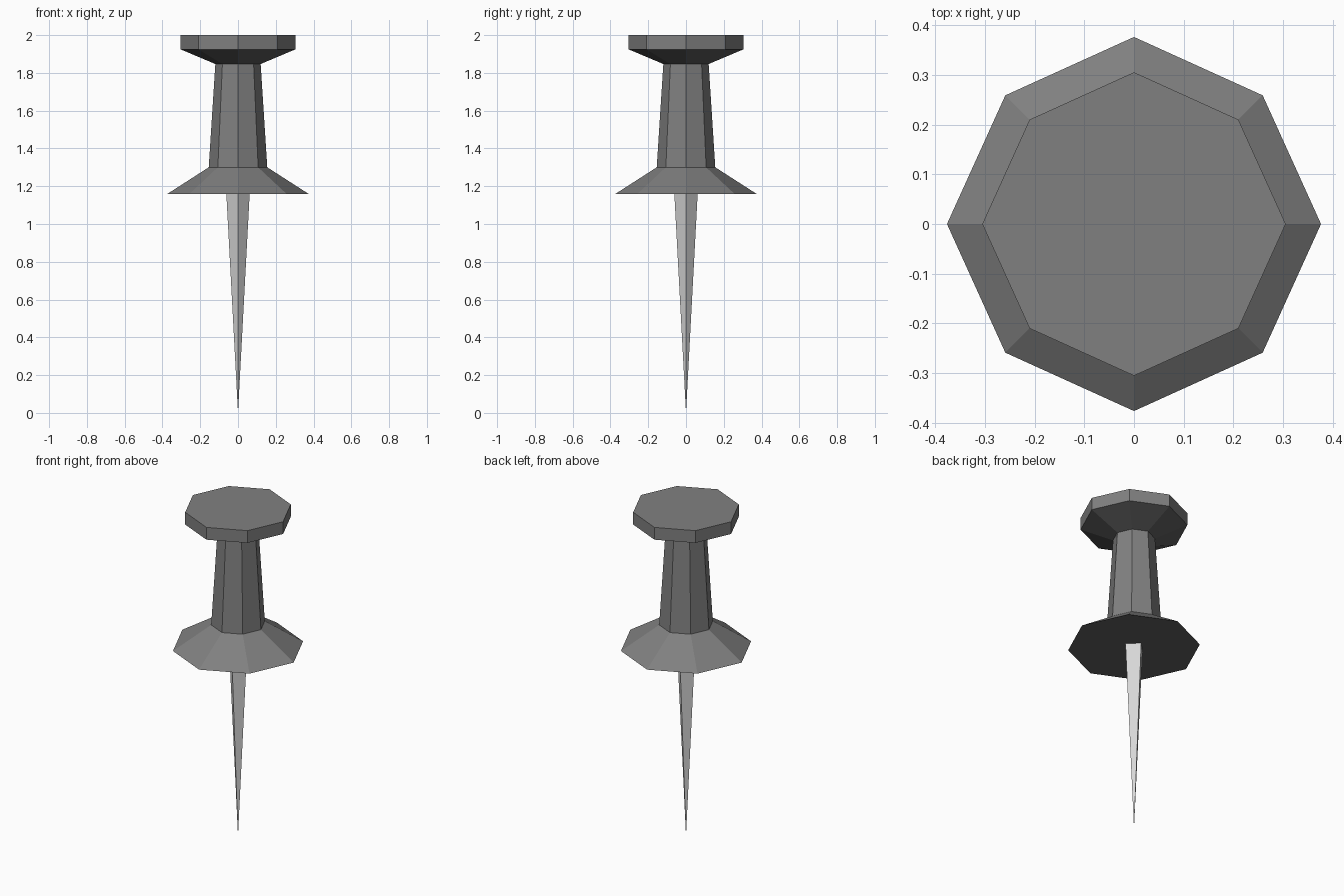
import bpy
import bmesh
from math import cos, sin, tau

if "Cube" in bpy.data.objects:
    bpy.data.objects.remove(bpy.data.objects["Cube"])


def material(name, grey):
    mat = bpy.data.materials.new(name)
    mat.diffuse_color = (grey, grey, grey, 1)
    mat.use_nodes = True
    mat.node_tree.nodes["Principled BSDF"].inputs["Base Color"].default_value = mat.diffuse_color
    return mat


def lathe(name, profile, sides, mats, diagonal=1.0):
    """Capped solid from (radius, z) rings, bottom to top; radius 0 makes a point.
    Odd corners are scaled by diagonal; downward faces use the second material."""
    bm = bmesh.new()
    rings = []
    for r, z in profile:
        ring = []
        for i in range(sides if r > 0 else 1):
            k = r * (diagonal if i % 2 else 1)
            ring.append(bm.verts.new((k * cos(tau * i / sides), k * sin(tau * i / sides), z)))
        rings.append(ring)
    for low, high in zip(rings, rings[1:]):
        for i in range(sides):
            j = (i + 1) % sides
            if len(low) == 1:
                bm.faces.new((low[0], high[j], high[i]))
            else:
                bm.faces.new((low[i], low[j], high[j], high[i]))
    if len(rings[0]) > 1:
        bm.faces.new(rings[0][::-1])
    bm.faces.new(rings[-1])
    bmesh.ops.recalc_face_normals(bm, faces=bm.faces)
    if len(mats) > 1:
        for f in bm.faces:
            f.material_index = int(f.normal.z < -0.5)
    mesh = bpy.data.meshes.new(name)
    bm.to_mesh(mesh)
    bm.free()
    for mat in mats:
        mesh.materials.append(mat)
    obj = bpy.data.objects.new(name, mesh)
    bpy.context.collection.objects.link(obj)
    return obj


plastic = material("dark_grey_plastic", 0.216)
underside = material("charcoal_underside", 0.114)
steel = material("light_grey_steel", 0.68)

# Handle: flared collar, tapered grip and chamfered cap, darker underneath
lathe("handle", [(0.376, 1.158), (0.155, 1.30), (0.12, 1.847),
                 (0.305, 1.925), (0.305, 2.0)], 8, [plastic, underside], 0.973)

# Four-sided needle tapering to the tip
lathe("needle", [(0, 0), (0.062, 1.165)], 4, [steel])
